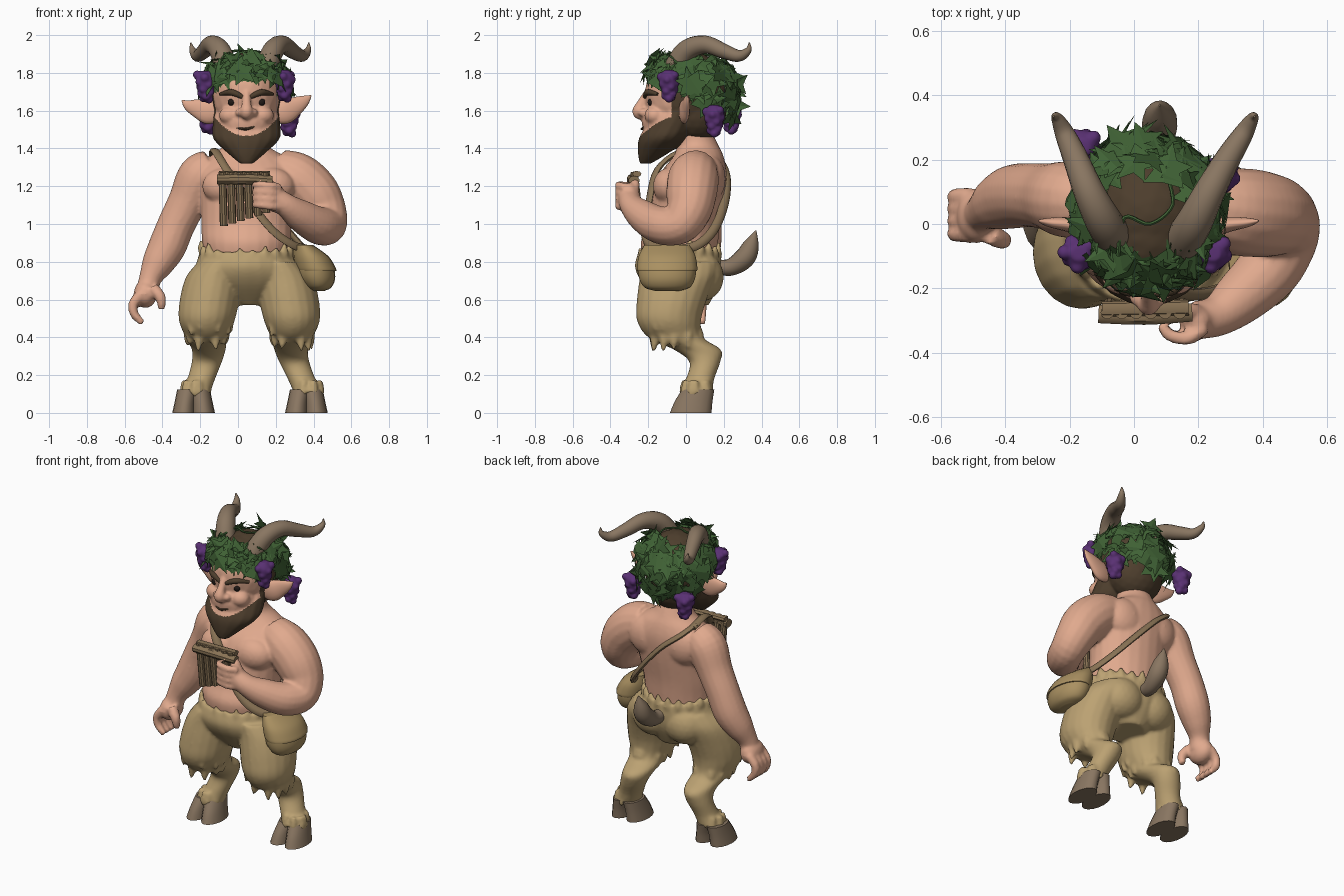
import bpy, bmesh, math, random
from mathutils import Vector, Matrix

random.seed(4)
if "Cube" in bpy.data.objects:
    bpy.data.objects.remove(bpy.data.objects["Cube"], do_unlink=True)


def material(name, r, g, b):
    m = bpy.data.materials.new(name)
    m.use_nodes = True
    m.diffuse_color = (r, g, b, 1)
    node = next(n for n in m.node_tree.nodes if n.type == 'BSDF_PRINCIPLED')
    node.inputs["Base Color"].default_value = (r, g, b, 1)
    node.inputs["Roughness"].default_value = .8
    return m


SKIN = material("skin", .75, .40, .27)
FUR = material("tan fur", .50, .36, .17)
HORN = material("horn", .25, .18, .12)
HAIR = material("dark brown hair", .075, .048, .026)
LEAF = material("leaf green", .05, .12, .035)
GRAPE = material("grape purple", .10, .03, .17)
WOOD = material("pipe wood", .25, .17, .09)
BAG = material("bag leather", .40, .28, .12)
DARK = material("near black", .015, .01, .008)


def resample(st, n=5):
    """Catmull-Rom smoothing of stations."""
    out = []
    for i in range(len(st) - 1):
        a, b, c, d = (st[max(0, min(len(st) - 1, i + k))] for k in (-1, 0, 1, 2))
        for s in range(n):
            t = s / n
            out.append([.5 * (2 * q + (r - p) * t + (2 * p - 5 * q + 4 * r - w) * t * t
                              + (3 * q - p - 3 * r + w) * t ** 3) for p, q, r, w in zip(a, b, c, d)])
    return out + [list(st[-1])]


def loft(bm, stations, flat=False, ref=(0, 0, 1), sides=16, n=5):
    """Skin of elliptical rings: x, y, z, radius[, second radius]."""
    st = resample([tuple(s) if len(s) == 5 else (*s, s[3]) for s in stations], n)
    pts = [Vector(s[:3]) for s in st]
    u, rings = Vector((1, 0, 0)) if flat else Vector(ref), []
    for i, s in enumerate(st):
        t = Vector((0, 0, 1)) if flat else (pts[min(i + 1, len(pts) - 1)] - pts[max(i - 1, 0)]).normalized()
        u = (u - t * u.dot(t)).normalized()
        v = t.cross(u)
        rings.append([bm.verts.new(pts[i] + u * max(s[3], .002) * math.cos(k * math.tau / sides)
                                   + v * max(s[4], .002) * math.sin(k * math.tau / sides)) for k in range(sides)])
    for a, b in zip(rings, rings[1:]):
        for k in range(sides):
            j = (k + 1) % sides
            bm.faces.new((a[k], a[j], b[j], b[k]))
    bm.faces.new(rings[0][::-1])
    bm.faces.new(rings[-1])


def ball(bm, c, r, sub=3):
    m = Matrix.Translation(c) @ Matrix.Diagonal((*r, 1))
    bmesh.ops.create_icosphere(bm, subdivisions=sub, radius=1, matrix=m)


def finish(bm, name, mat, voxel=0, smooth=3, angle=50):
    """Turn a bmesh into an object, fusing its pieces if a voxel size is given."""
    bmesh.ops.recalc_face_normals(bm, faces=bm.faces[:])
    me = bpy.data.meshes.new(name)
    bm.to_mesh(me)
    bm.free()
    ob = bpy.data.objects.new(name, me)
    bpy.context.collection.objects.link(ob)
    if voxel:
        r = ob.modifiers.new("fuse", 'REMESH')
        r.mode, r.voxel_size = 'VOXEL', voxel
        s = ob.modifiers.new("soften", 'SMOOTH')
        s.factor, s.iterations = .5, smooth
        bpy.context.view_layer.update()
        me = bpy.data.meshes.new_from_object(ob.evaluated_get(bpy.context.evaluated_depsgraph_get()))
        ob.modifiers.clear()
        ob.data = me
    me.materials.clear()
    me.materials.append(mat)
    bpy.ops.object.select_all(action='DESELECT')
    ob.select_set(True)
    bpy.context.view_layer.objects.active = ob
    bpy.ops.object.shade_smooth_by_angle(angle=math.radians(180 if voxel else angle))
    return ob


MID = .045   # centre line of the head

# Bare torso, arms and hands
bm = bmesh.new()
loft(bm, [(.045, -.03, .78, .22, .19), (.045, -.035, .9, .235, .205), (.045, -.01, 1, .24, .19),
          (.055, .015, 1.15, .255, .19), (.055, .04, 1.27, .28, .175), (.05, .065, 1.355, .2, .135),
          (.04, .06, 1.42, .115, .11), (.04, .02, 1.52, .1, .1)], flat=True, sides=24)
for x in (-.06, .17):
    ball(bm, (x, -.085, 1.2), (.13, .09, .1))       # chest
    ball(bm, (x, .12, 1.24), (.14, .09, .13))       # shoulder blade
loft(bm, [(-.13, .07, 1.3, .1), (-.2, .075, 1.25, .12), (-.265, .085, 1.12, .105), (-.325, .09, 1, .1),
          (-.375, .085, .88, .1), (-.425, .065, .79, .085), (-.465, .04, .71, .06), (-.48, .025, .64, .06)],
     ref=(1, 0, 0))
ball(bm, (-.49, .025, .63), (.062, .085, .075))
for y in (.085, .047, .009, -.03):
    loft(bm, [(-.51, y, .63, .03), (-.553, y, .58, .027), (-.55, y, .525, .024), (-.505, y, .475, .018)], sides=8)
loft(bm, [(-.45, -.03, .66, .034), (-.41, -.05, .61, .03), (-.405, -.045, .55, .02)], sides=8)
loft(bm, [(.21, .06, 1.29, .11), (.31, .04, 1.245, .135), (.4, .03, 1.165, .135), (.455, .015, 1.07, .12),
          (.47, -.04, .995, .105), (.42, -.14, .995, .1), (.33, -.23, 1.045, .085), (.26, -.285, 1.095, .065),
          (.19, -.3, 1.14, .06)], ref=(0, 1, 0))
ball(bm, (.195, -.3, 1.14), (.055, .05, .08))
for i in range(4):
    z = 1.085 + i * .036
    loft(bm, [(.22, -.32, z, .024), (.17, -.355, z + .01, .022), (.11, -.345, z + .015, .02),
              (.085, -.31, z + .015, .017)], sides=8)
loft(bm, [(.2, -.28, 1.17, .03), (.16, -.27, 1.22, .025), (.11, -.3, 1.235, .017)], sides=8)
finish(bm, "bare_torso_and_arms", SKIN, .01, 4)

# Head with beard and hair, coloured by region
bm = bmesh.new()
ball(bm, (MID, -.02, 1.68), (.182, .2, .22))
ball(bm, (MID, .03, 1.69), (.19, .2, .22))
ball(bm, (MID, .06, 1.6), (.17, .155, .17))
ball(bm, (MID, -.09, 1.54), (.155, .145, .15))
loft(bm, [(MID, -.215, 1.32, .035, .03), (MID, -.17, 1.38, .105, .085), (MID, -.12, 1.45, .175, .13),
          (MID, -.08, 1.52, .18, .13), (MID, -.04, 1.6, .17, .1)], flat=True)
loft(bm, [(MID, -.2, 1.7, .02), (MID, -.235, 1.64, .024), (MID, -.25, 1.595, .035), (MID, -.23, 1.57, .025)])
for s in (-1, 1):
    ball(bm, (MID + s * .035, -.225, 1.59), (.025, .03, .022))
    ball(bm, (MID + s * .085, -.165, 1.575), (.06, .055, .05))
head = finish(bm, "head", SKIN, .008, 3)
head.data.materials.append(HAIR)
for p in head.data.polygons:
    c, dx = p.center, abs(p.center.x - MID)
    p.material_index = int(c.y > -.075 or c.z < 1.465 + 3.5 * dx * dx or c.z > 1.83 - dx * .3)

# Ears, eyes, brows, mouth
for s, side, rise in ((-1, "right", -.025), (1, "left", 0)):
    def X(d):
        return MID + s * d
    bm = bmesh.new()
    loft(bm, [(X(.14), -.015, 1.59, .045, .02), (X(.2), -.01, 1.595, .066, .028), (X(.26), 0, 1.625 + rise / 2, .05, .022),
              (X(.31), .005, 1.655 + rise, .028, .014), (X(.342), .01, 1.68 + rise, .003, .003)])
    finish(bm, side + "_ear", SKIN)
    bm = bmesh.new()
    ball(bm, (X(.078), -.187, 1.645), (.021, .016, .02))
    finish(bm, side + "_eye", DARK)
    bm = bmesh.new()
    loft(bm, [(X(.02), -.215, 1.672, .012), (X(.08), -.202, 1.697, .017), (X(.14), -.15, 1.687, .008)], sides=8)
    finish(bm, side + "_eyebrow", HAIR)
bm = bmesh.new()
loft(bm, [(-.02, -.212, 1.513, .003), (MID, -.234, 1.503, .007), (.12, -.205, 1.53, .003)], sides=6)
finish(bm, "mouth", HAIR)

# Horns and tail
for side, pts in (("left", ((.14, -.07, 1.8), (.185, 0, 1.915), (.235, .1, 1.95), (.29, .2, 1.915), (.34, .28, 1.89),
                            (.37, .33, 1.92), (.375, .335, 1.96))),
                  ("right", ((-.05, -.06, 1.8), (-.095, .01, 1.915), (-.14, .1, 1.95), (-.18, .2, 1.915),
                             (-.215, .28, 1.89), (-.24, .33, 1.92), (-.25, .335, 1.96)))):
    bm = bmesh.new()
    loft(bm, [(*p, r) for p, r in zip(pts, (.062, .057, .048, .04, .031, .018, .003))], ref=(1, 0, 0))
    finish(bm, side + "_horn", HORN)
bm = bmesh.new()
loft(bm, [(.06, .14, .78, .035), (.07, .23, .77, .045), (.08, .31, .82, .055), (.08, .345, .89, .042),
          (.08, .37, .965, .003)], ref=(1, 0, 0))
finish(bm, "tail", HORN)

# Furry hips and legs, with hoofs
LEG = [(-.09, -.035, .8, .12, .2), (-.125, -.045, .72, .15, .2), (-.15, -.075, .6, .158, .185),
       (-.165, -.09, .49, .148, .17), (-.165, -.055, .4, .112, .145), (-.155, .06, .335, .09, .125),
       (-.165, .1, .27, .08, .082), (-.195, .075, .18, .074, .075), (-.225, .055, .11, .08, .085)]
bm, hoof = bmesh.new(), bmesh.new()
loft(bm, [(.045, -.035, .85, .248, .218), (.045, -.04, .77, .27, .23), (.05, -.025, .68, .27, .2),
          (.06, 0, .57, .1, .12)], flat=True, sides=24)
for s in (-1, 1):
    leg = [(x if s < 0 else .12 + max(0, .4 - z) * .1 - x, y, z, rx, ry) for x, y, z, rx, ry in LEG]
    loft(bm, leg, flat=True, sides=20)
    ball(bm, (.055 + s * .11, .08, .72), (.14, .12, .13))
    # Ragged fur above the knee and the hoof
    for x, y, z, rx, ry, drop, w in ((*leg[4][:3], .105, .135, .08, .055), (*leg[3][:3], .13, .15, .09, .055),
                                     (*leg[8][:3], .075, .08, .045, .035)):
        for k in range(10):
            a = k * math.tau / 10 + random.uniform(-.25, .25)
            c, d = math.cos(a), math.sin(a)
            loft(bm, [(x + c * rx * .72, y + d * ry * .72, z + .06, w * .6), (x + c * rx * .88, y + d * ry * .9, z, w * .6),
                      (x + c * rx, y + d * ry, z - drop * random.uniform(.4, 1), .005)], sides=8, n=2)
    # Cloven hoof, leaning back towards the ankle
    hx = leg[8][0] - .012 * s if s > 0 else leg[8][0] - .01
    for t in (-1, 1):
        loft(hoof, [(hx + t * .052, .025, 0, .061, .11), (hx + t * .045, .04, .06, .055, .1),
                    (hx + t * .033, .065, .125, .054, .085)], flat=True)
for k in range(22):
    a = k * math.tau / 22
    c, d = math.cos(a), math.sin(a)
    z = .83 + .035 * c * c + (.015 if d > 0 else -.01)
    loft(bm, [(.045 + c * .22, -.035 + d * .19, z - .03, .035), (.045 + c * .232, -.035 + d * .2, z + .005, .03),
              (.045 + c * .243, -.035 + d * .212, z + random.uniform(.025, .06), .006)], sides=7, n=2)
finish(bm, "furry_legs", FUR, .01, 4)
finish(hoof, "hoofs", HORN)

# Shoulder bag with flap and strap
bm = bmesh.new()
loft(bm, [(.425, -.1, .645, .03, .06), (.425, -.1, .665, .07, .12), (.415, -.1, .72, .1, .15),
          (.4, -.1, .8, .095, .15), (.36, -.1, .87, .06, .12)], flat=True, sides=20)
loft(bm, [(.417, -.1, .75, .104, .158), (.41, -.1, .77, .106, .16), (.385, -.1, .83, .093, .15),
          (.345, -.1, .89, .05, .12)], flat=True, sides=20)
finish(bm, "shoulder_bag", BAG)
bm = bmesh.new()
loft(bm, [(*p, .015, .025) for p in (
    (-.13, .12, 1.365), (-.12, -.02, 1.385), (-.06, -.15, 1.29), (.06, -.195, 1.12), (.18, -.22, .97), (.29, -.19, .89),
    (.36, -.1, .87), (.34, .04, .88), (.27, .14, .96), (.15, .2, 1.1), (.02, .215, 1.24), (-.09, .18, 1.33),
    (-.13, .09, 1.375))], sides=8)
finish(bm, "bag_strap", WOOD)

# Pan pipes with a binding rod
bm = bmesh.new()
for i in range(6):
    x, low = -.083 + i * .045, .99 + i * .014
    loft(bm, [(x + .008, -.25, low, .021), (x, -.275, 1.275, .021)], sides=10, n=1, ref=(1, 0, 0))
loft(bm, [(-.11, -.28, 1.235, .026, .03), (.035, -.285, 1.237, .028, .03), (.18, -.275, 1.23, .025, .03)], sides=10)
loft(bm, [(-.1, -.265, 1.265, .016, .024), (.17, -.26, 1.265, .016, .024)], sides=8, n=1)
finish(bm, "pan_pipes", WOOD, angle=35)

# Ivy wreath
RIM = ((.42, 0), (.27, .32), (.5, .56), (.16, .6))
CENTRE, RADII = Vector((MID, .025, 1.68)), Vector((.232, .255, .25))


def shell(a, e, grow=1):
    """Point and outward direction on the wreath's dome."""
    d = Vector((math.cos(e) * math.cos(a), math.cos(e) * math.sin(a), math.sin(e)))
    return CENTRE + d * RADII * grow, d


bm = bmesh.new()
for k in range(150):
    a = k * 2.39996
    back = .5 + .5 * math.sin(a)
    e = min(.85, .68 - .52 * back + random.uniform(-1, 1) * (.22 + .5 * back))
    p, n = shell(a, e, random.uniform(.94, 1.1))
    n = (n + Vector([random.uniform(-.4, .4) for _ in range(3)])).normalized()
    down = Vector((random.uniform(-1, 1), random.uniform(-1, 1), random.uniform(-1, .6)))
    axis = ((down - n * down.dot(n)).normalized() + n * random.uniform(-.1, .45)).normalized()
    side = axis.cross(n).normalized()
    n = side.cross(axis)
    size = random.uniform(.11, .165)
    p = p - axis * size * .45
    base, tip = bm.verts.new(p), bm.verts.new(p + axis * size)
    for s in (-1, 1):
        rim = [bm.verts.new(p + (side * s * x + axis * y - n * x * .25) * size) for x, y in RIM]
        bm.faces.new([base] + rim + [tip])
finish(bm, "ivy_leaves", LEAF, angle=20)
bm = bmesh.new()
loft(bm, [(*shell(k * math.tau / 12, .62 - .3 * math.sin(k * math.tau / 12), .96)[0], .009) for k in range(13)], sides=8)
loft(bm, [(-.05, -.1, 1.9, .007), (-.03, .02, 1.915, .007), (.05, .0, 1.915, .006), (.12, .06, 1.91, .006),
          (.1, .16, 1.88, .006)], sides=6)
finish(bm, "wreath_vine", LEAF)

# Grape bunches, tapering downwards
bm = bmesh.new()
for x, y, z in ((-.17, -.09, 1.73), (.245, -.09, 1.735), (.27, .15, 1.55), (-.16, .24, 1.565)):
    loft(bm, [(x, y, z - .08, .015), (x, y, z - .03, .04), (x, y, z + .04, .053), (x, y, z + .08, .025)], flat=True)
    for k in range(18):
        h = k / 17
        r, a = .016 + .03 * h, k * 2.4
        ball(bm, (x + r * math.cos(a), y + r * math.sin(a), z - .07 + .13 * h), (.024,) * 3, 2)
finish(bm, "grape_bunches", GRAPE, .007, 2)
